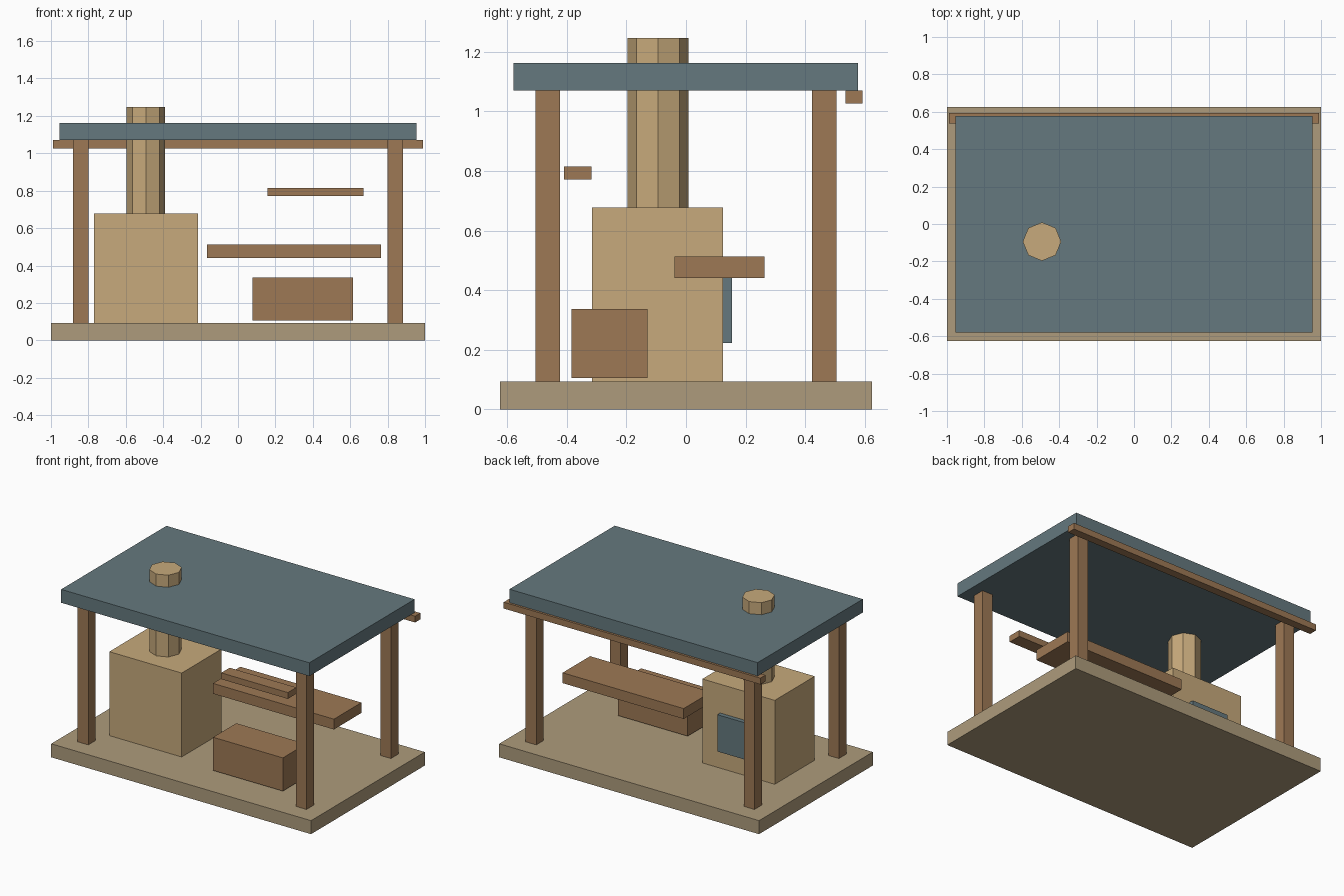
import bpy, bmesh
from mathutils import Matrix, Vector

if "Cube" in bpy.data.objects:
    bpy.data.objects.remove(bpy.data.objects["Cube"])


def material(name, rgb):
    m = bpy.data.materials.new(name)
    m.diffuse_color = (*rgb, 1)
    m.use_nodes = True
    m.node_tree.nodes["Principled BSDF"].inputs["Base Color"].default_value = m.diffuse_color
    return m


floor_mat = material("floor_stone", (0.42, 0.33, 0.20))
stone = material("hearth_stone", (0.57, 0.40, 0.20))
wood = material("wood", (0.34, 0.19, 0.09))
slate = material("slate", (0.13, 0.19, 0.21))


def finish(name, bm, mat):
    me = bpy.data.meshes.new(name)
    bm.to_mesh(me)
    bm.free()
    me.materials.append(mat)
    ob = bpy.data.objects.new(name, me)
    bpy.context.collection.objects.link(ob)
    return ob


def box(name, x, y, z, mat):
    """Axis-aligned box given as (min, max) on each axis."""
    lo, hi = Vector((x[0], y[0], z[0])), Vector((x[1], y[1], z[1]))
    bm = bmesh.new()
    bmesh.ops.create_cube(bm, size=1)
    bmesh.ops.scale(bm, vec=hi - lo, verts=bm.verts)
    bmesh.ops.translate(bm, vec=(lo + hi) / 2, verts=bm.verts)
    ob = finish(name, bm, mat)
    # put the origin at the part's centre
    ob.data.transform(Matrix.Translation(-(lo + hi) / 2))
    ob.location = (lo + hi) / 2
    return ob


def prism(name, centre, radius, z, sides, mat):
    """Upright prism with a vertex on the x axis."""
    bm = bmesh.new()
    bmesh.ops.create_cone(bm, cap_ends=True, segments=sides, radius1=radius,
                          radius2=radius, depth=z[1] - z[0])
    ob = finish(name, bm, mat)
    ob.location = (*centre, (z[0] + z[1]) / 2)
    return ob


# Floor slab and roof
box("floor_slab", (-1, 1), (-0.625, 0.625), (0, 0.094), floor_mat)
box("roof_slab", (-0.955, 0.955), (-0.58, 0.577), (1.07, 1.163), slate)

# Four corner posts
for sx, side in ((-1, "left"), (1, "right")):
    for sy, end in ((-1, "front"), (1, "back")):
        cx, cy = 0.84 * sx, 0.464 * sy
        box(f"{end}_{side}_post", (cx - 0.041, cx + 0.041),
            (cy - 0.041, cy + 0.041), (0.094, 1.07), wood)

# Beam under the back edge of the roof
box("back_beam", (-0.988, 0.988), (0.536, 0.593), (1.026, 1.07), wood)

# Hearth with chimney and door
box("hearth", (-0.77, -0.213), (-0.315, 0.124), (0.094, 0.678), stone)
prism("chimney", (-0.492, -0.094), 0.103, (0.678, 1.247), 8, stone)
box("hearth_door", (-0.635, -0.35), (0.124, 0.155), (0.222, 0.478), slate)

# Workbench, chest and hanging shelf
box("bench_top", (-0.167, 0.765), (-0.038, 0.264), (0.441, 0.513), wood)
box("chest", (0.078, 0.615), (-0.385, -0.13), (0.105, 0.336), wood)
box("shelf", (0.158, 0.671), (-0.41, -0.317), (0.771, 0.815), wood)
